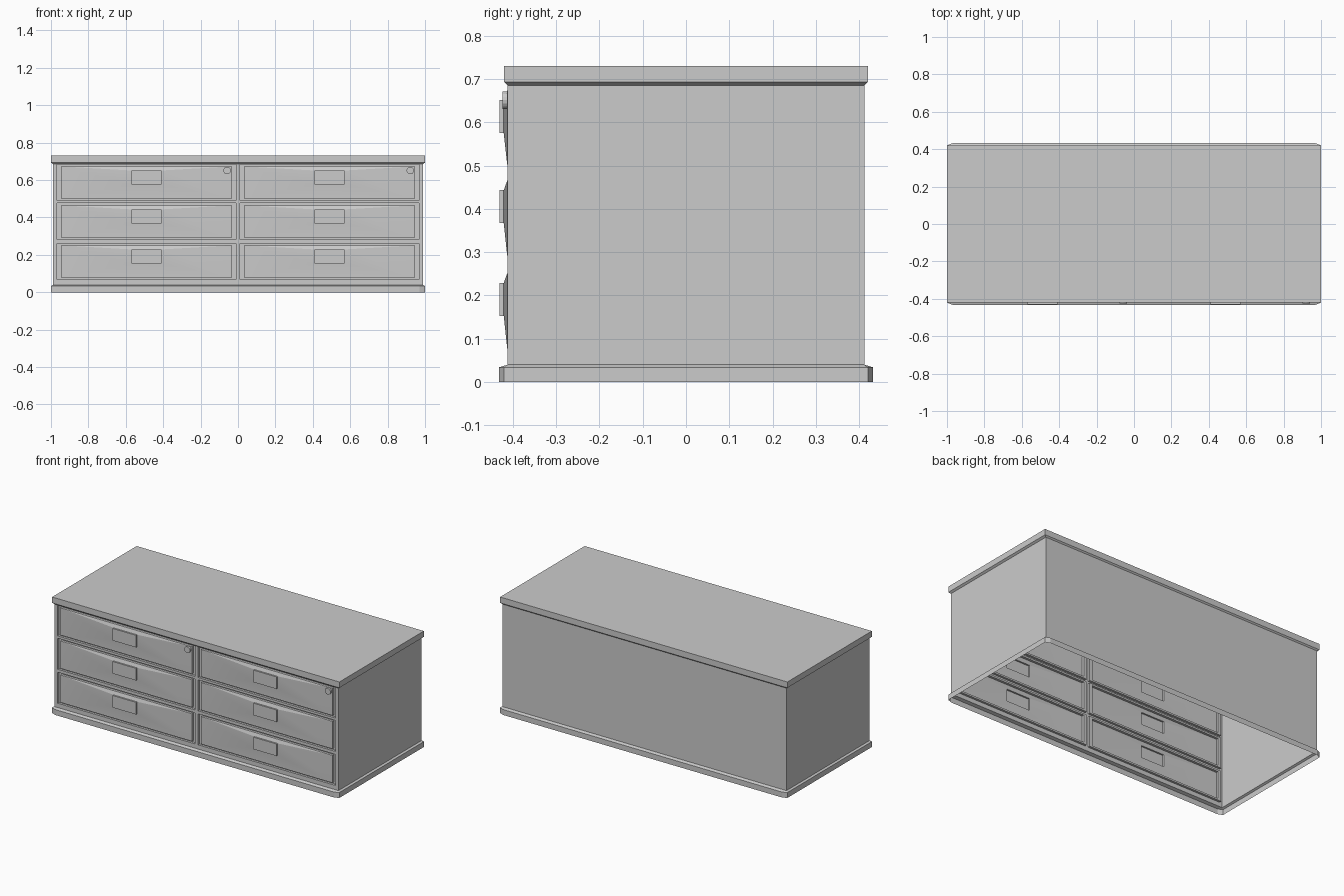
import bpy, bmesh, math

if "Cube" in bpy.data.objects:
    bpy.data.objects.remove(bpy.data.objects["Cube"])


def make(name, bm):
    """Turn a bmesh into an object that is smooth apart from sharp edges."""
    bmesh.ops.remove_doubles(bm, verts=bm.verts, dist=0.0001)
    me = bpy.data.meshes.new(name)
    bm.to_mesh(me)
    bm.free()
    ob = bpy.data.objects.new(name, me)
    bpy.context.collection.objects.link(ob)
    bpy.ops.object.select_all(action='DESELECT')
    ob.select_set(True)
    bpy.context.view_layer.objects.active = ob
    bpy.ops.object.shade_smooth_by_angle(angle=math.radians(20))
    return ob


def loft(bm, rings, cap=False):
    """Skin closed rings in order, optionally closing the last one."""
    vs = [[bm.verts.new(p) for p in r] for r in rings]
    n = len(vs[0])
    for a, b in zip(vs, vs[1:]):
        for i in range(n):
            k = (i + 1) % n
            bm.faces.new((a[i], a[k], b[k], b[i]))
    if cap:
        bm.faces.new(vs[-1])


def plan(hx, hy, z):
    return [(-hx, -hy, z), (hx, -hy, z), (hx, hy, z), (-hx, hy, z)]


def plan8(hx, hy, z, clip_x=0.0, clip_y=0.0):
    cx, cy = min(hx, 0.97), hy - clip_y
    return [(-hx, -cy, z), (-cx, -hy, z), (cx, -hy, z), (hx, -cy, z),
            (hx, cy, z), (cx, hy, z), (-cx, hy, z), (-hx, cy, z)]


def rect(x0, x1, z0, z1, y):
    return [(x0, y, z0), (x1, y, z0), (x1, y, z1), (x0, y, z1)]


BX, BY = 0.988, 0.412          # body half sizes
COLS = [(-0.968, -0.011), (0.011, 0.968)]
ROWS = [(0.067, 0.262), (0.281, 0.476), (0.491, 0.684)]

# Plinth: open underneath, corners clipped, sloping in to the body
bm = bmesh.new()
loft(bm, [plan8(1, 0.432, 0, clip_y=0.012), plan8(1, 0.432, 0.034, clip_y=0.012),
          plan8(BX, BY, 0.04, clip_y=0.0005)])
make("plinth", bm)

# Top slab with a small slope under its edge
bm = bmesh.new()
loft(bm, [plan(BX, BY, 0.685), plan(1, 0.42, 0.693), plan(1, 0.42, 0.73)], cap=True)
make("top_slab", bm)

# Body: side and back panels
bm = bmesh.new()
lo, hi = plan(BX, BY, 0.04), plan(BX, BY, 0.685)
for i in (1, 2, 3):
    k = (i + 1) % 4
    bm.faces.new([bm.verts.new(p) for p in (lo[i], lo[k], hi[k], hi[i])])
make("side_and_back_panels", bm)

# Front frame: a grid with the drawer cells left open
bm = bmesh.new()
xs = [-BX] + [x for c in COLS for x in c] + [BX]
zs = [0.04] + [z for r in ROWS for z in r] + [0.685]
for i in range(len(xs) - 1):
    for j in range(len(zs) - 1):
        if not (i % 2 and j % 2):
            bm.faces.new([bm.verts.new(p) for p in
                          rect(xs[i], xs[i + 1], zs[j], zs[j + 1], -BY)])
make("front_frame", bm)

GROOVE, FACE, SWELL, PULL = -0.398, -0.413, -0.421, -0.431
for c, (x0, x1) in enumerate(COLS):
    side = ("left", "right")[c]
    for r, (z0, z1) in enumerate(ROWS):
        level = ("bottom", "middle", "top")[r]
        ix0, ix1, iz0, iz1 = x0 + 0.021, x1 - 0.021, z0 + 0.011, z1 - 0.011
        mid = (ix0 + ix1) / 2
        pull = (mid - 0.081, mid + 0.081, iz1 - 0.098, iz1 - 0.022)

        # Drawer: groove around it, front swelling out to the handle
        bm = bmesh.new()
        loft(bm, [rect(x0, x1, z0, z1, -BY), rect(x0, x1, z0, z1, GROOVE),
                  rect(ix0, ix1, iz0, iz1, GROOVE), rect(ix0, ix1, iz0, iz1, FACE),
                  rect(*pull, SWELL)])
        make(f"{level}_{side}_drawer", bm)

        # Handle block
        bm = bmesh.new()
        loft(bm, [rect(*pull, SWELL), rect(*pull, PULL)], cap=True)
        make(f"{level}_{side}_handle", bm)

    # Lock in the upper right corner of the top drawer
    def disc(rad, y):
        return [(ix1 - 0.026 + rad * math.cos(t * math.pi / 8), y,
                 iz1 - 0.022 + rad * math.sin(t * math.pi / 8)) for t in range(16)]
    bm = bmesh.new()
    loft(bm, [disc(0.02, FACE), disc(0.02, -0.424)], cap=True)
    make(f"{side}_lock", bm)
